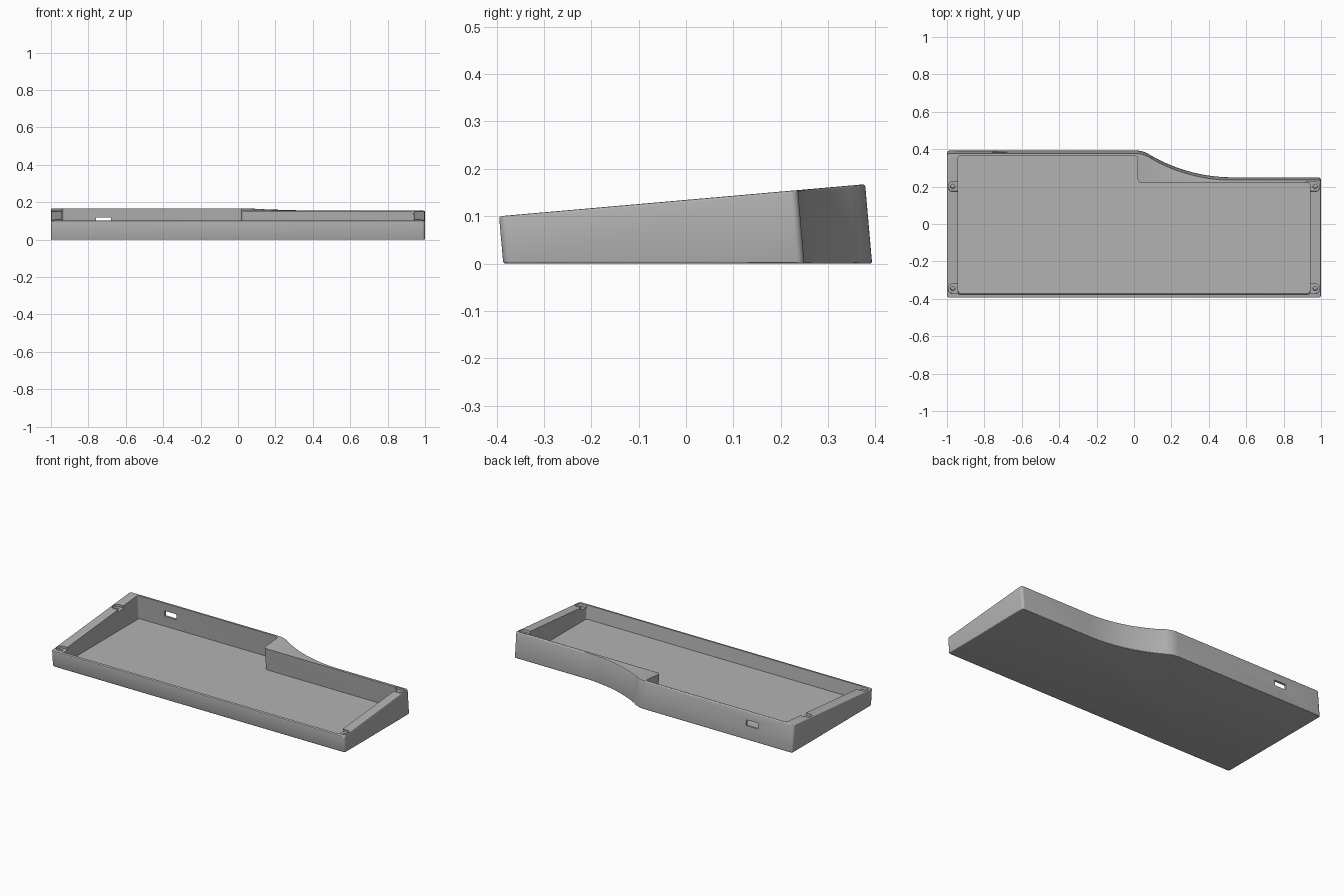
import bpy, bmesh, math
from mathutils import Vector

if "Cube" in bpy.data.objects:
    bpy.data.objects.remove(bpy.data.objects["Cube"], do_unlink=True)

SLOPE = math.tan(math.radians(5))

mat = bpy.data.materials.new("plain grey")
mat.use_nodes = True
GREY = (0.45, 0.45, 0.45, 1)
mat.diffuse_color = GREY
mat.node_tree.nodes["Principled BSDF"].inputs["Base Color"].default_value = GREY


def rounded(corners):
    """Outline from (x, y, radius) corners, each replaced by an arc."""
    out = []
    for i, (x, y, r) in enumerate(corners):
        p = Vector((x, y))
        a = (Vector(corners[i - 1][:2]) - p).normalized()
        b = (Vector(corners[(i + 1) % len(corners)][:2]) - p).normalized()
        half = a.angle(b) / 2
        centre = p + (a + b).normalized() * r / math.sin(half)
        start = p + a * r / math.tan(half) - centre
        end = p + b * r / math.tan(half) - centre
        turn = start.angle_signed(end)
        steps = 16 if r > 0.1 else 6
        for k in range(steps + 1):
            t = -turn * k / steps
            c, s = math.cos(t), math.sin(t)
            out.append(centre + Vector((start.x * c - start.y * s, start.x * s + start.y * c)))
    return out


def circle(x, y, r, n=20):
    return [Vector((x + r * math.cos(k * math.tau / n), y + r * math.sin(k * math.tau / n)))
            for k in range(n)]


def top(y):
    """Height of the sloped top plane above a point of the base outline."""
    return (0.1344 + SLOPE * y) / (1 + SLOPE ** 2)


def leaning_prism(name, outline, low, high, bevel=0):
    """Prism square to the sloped top; low and high give z from the base y."""
    bm = bmesh.new()
    rings = []
    for level in (low, high):
        rings.append([bm.verts.new((p.x, p.y - SLOPE * level(p.y), level(p.y))) for p in outline])
    caps = [bm.faces.new(ring) for ring in rings]
    n = len(outline)
    for i in range(n):
        j = (i + 1) % n
        bm.faces.new((rings[0][i], rings[0][j], rings[1][j], rings[1][i]))
    bmesh.ops.recalc_face_normals(bm, faces=bm.faces)
    if bevel:
        edges = [e for f in caps for e in f.edges]
        bmesh.ops.bevel(bm, geom=edges, offset=bevel, segments=3, profile=0.5, affect='EDGES')
    mesh = bpy.data.meshes.new(name)
    bm.to_mesh(mesh)
    bm.free()
    ob = bpy.data.objects.new(name, mesh)
    bpy.context.collection.objects.link(ob)
    mesh.materials.append(mat)
    return ob


# Outer shell with the swept step in the back wall
shell = leaning_prism("case_shell", rounded([
    (-1, -0.386, 0.016), (1, -0.386, 0.016), (1, 0.25, 0.016),
    (0.285, 0.25, 0.87), (0.047, 0.393, 0.133), (-1, 0.393, 0.016)]),
    lambda y: 0, top, bevel=0.005)

# Main cavity with a level floor
cutters = [leaning_prism("cavity_cutter", rounded([
    (-0.94, -0.369, 0.012), (0.94, -0.369, 0.012), (0.94, 0.233, 0.012),
    (0.02, 0.233, 0.02), (0.02, 0.379, 0.02), (-0.94, 0.379, 0.012)]),
    lambda y: 0.018, lambda y: 0.3)]

# Screw pockets and screw holes in the end walls
for side in (-1, 1):
    for y in (-0.337, 0.213):
        pocket = rounded([(side * 0.993, y - 0.026, 0.022), (side * 0.92, y - 0.026, 0.002),
                          (side * 0.92, y + 0.026, 0.002), (side * 0.993, y + 0.026, 0.022)])
        cutters.append(leaning_prism("pocket_cutter", pocket,
                                     lambda y: top(y) - 0.015, lambda y: top(y) + 0.05))
        cutters.append(leaning_prism("screw_hole_cutter", circle(side * 0.969, y, 0.012),
                                     lambda y: top(y) - 0.06, lambda y: top(y) + 0.04))

# Cable port through the back wall
port = [(-0.76, 0.33), (-0.68, 0.33), (-0.68, 0.45), (-0.76, 0.45)]
cutters.append(leaning_prism("port_cutter", [Vector(p) for p in port],
                             lambda y: 0.082, lambda y: 0.117))

for cutter in cutters:
    mod = shell.modifiers.new(cutter.name, 'BOOLEAN')
    mod.operation = 'DIFFERENCE'
    mod.solver = 'EXACT'
    mod.object = cutter

# Bake the cuts, then drop the cutters
deps = bpy.context.evaluated_depsgraph_get()
cut_mesh = bpy.data.meshes.new_from_object(shell.evaluated_get(deps))
shell.modifiers.clear()
shell.data = cut_mesh
for cutter in cutters:
    bpy.data.objects.remove(cutter, do_unlink=True)

# Smooth the rounded walls and keep the rims crisp
bpy.ops.object.select_all(action='DESELECT')
shell.select_set(True)
bpy.context.view_layer.objects.active = shell
bpy.ops.object.shade_smooth_by_angle(angle=math.radians(30))
